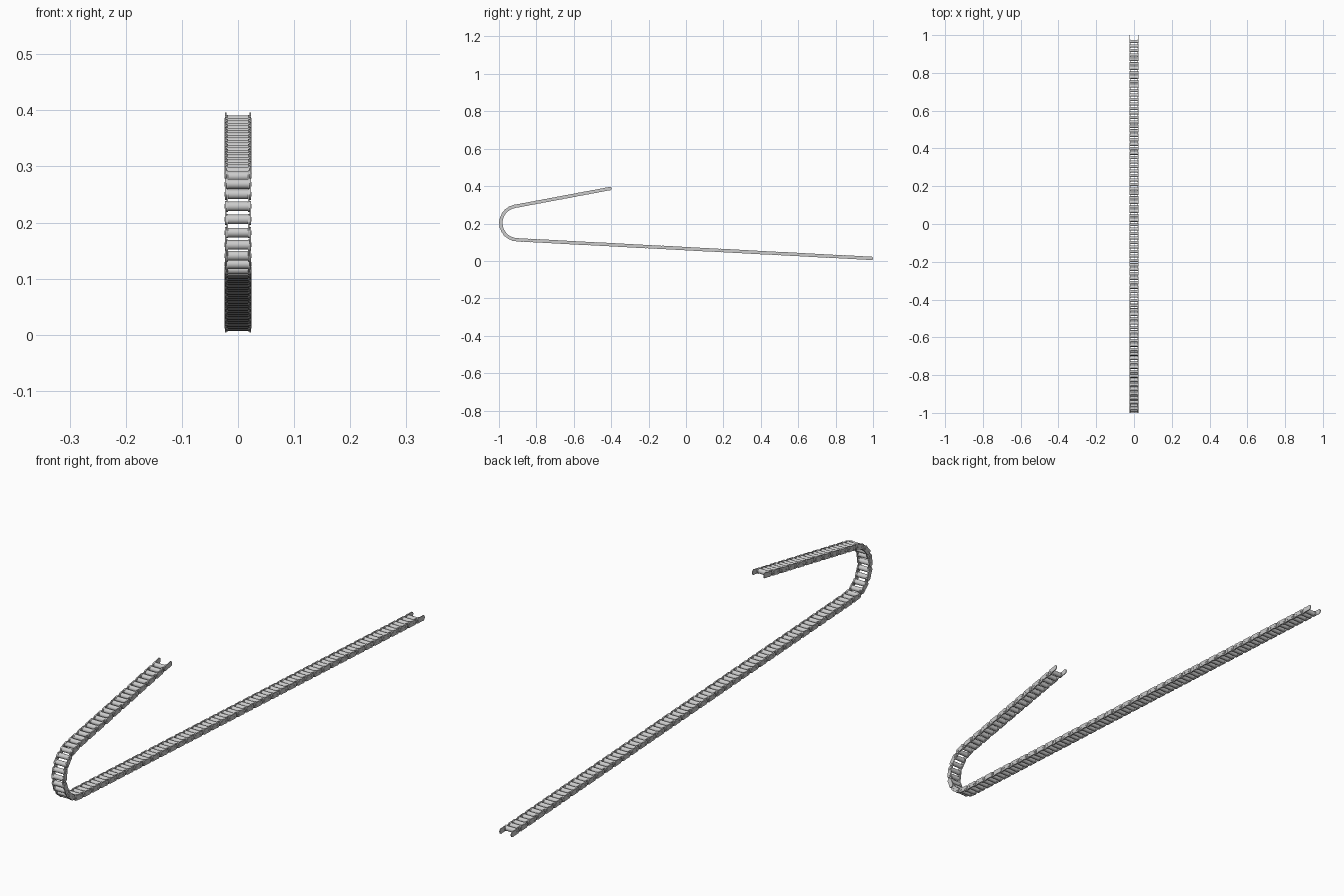
import bpy, bmesh, math
from mathutils import Vector, Matrix

if "Cube" in bpy.data.objects:
    bpy.data.objects.remove(bpy.data.objects["Cube"])

# Chain centreline: lower run, round bend, upper run (y, z)
R, CY, CZ = 0.090, -0.900, 0.203
A_LOW, A_UP = math.radians(3.0), math.radians(10.6)
low_t = Vector((CY - R * math.sin(A_LOW), CZ - R * math.cos(A_LOW)))
up_t = Vector((CY - R * math.sin(A_UP), CZ + R * math.cos(A_UP)))
PLATE_R, ROLLER_R = 0.010, 0.0085
L1 = (0.990 - low_t.x) / math.cos(A_LOW)
L2 = R * (math.pi - A_LOW - A_UP)
L3 = (-0.408 - up_t.x) / math.cos(A_UP)
TOTAL = L1 + L2 + L3
N = 113                                   # odd: both ends are open outer links


def point(s):
    if s < L1:
        return low_t + (L1 - s) * Vector((math.cos(A_LOW), -math.sin(A_LOW)))
    if s < L1 + L2:
        a = -math.pi / 2 - A_LOW - (s - L1) / R
        # start angle of the bend, measured from the lower tangent point
        a0 = math.atan2(low_t.y - CZ, low_t.x - CY)
        a = a0 - (s - L1) / R
        return Vector((CY + R * math.cos(a), CZ + R * math.sin(a)))
    return up_t + (s - L1 - L2) * Vector((math.cos(A_UP), math.sin(A_UP)))


joints = [point(TOTAL * i / N) for i in range(N + 1)]


def finish(name, bm):
    bmesh.ops.recalc_face_normals(bm, faces=bm.faces)
    me = bpy.data.meshes.new(name)
    bm.to_mesh(me)
    bm.free()
    ob = bpy.data.objects.new(name, me)
    bpy.context.collection.objects.link(ob)
    bpy.ops.object.select_all(action='DESELECT')
    bpy.context.view_layer.objects.active = ob
    ob.select_set(True)
    bpy.ops.object.shade_smooth_by_angle(angle=math.radians(35))


def plate(bm, a, b, x0, x1):
    """Waisted side plate with round ends joining joints a and b."""
    d = b - a
    ang, mid = math.atan2(d.y, d.x), (a + b) / 2
    h = d.length / 2
    prof = []
    for c, start in ((h, -70), (-h, 110)):
        for k in range(9):
            t = math.radians(start + 140 * k / 8)
            prof.append((c + PLATE_R * math.cos(t), PLATE_R * math.sin(t)))
        prof.append((0, 0.0085 if c > 0 else -0.0085))
    ca, sa = math.cos(ang), math.sin(ang)
    pts = [(mid.x + u * ca - v * sa, mid.y + u * sa + v * ca) for u, v in prof]
    rings = [[bm.verts.new((x, y, z)) for y, z in pts] for x in (x0, x1)]
    bm.faces.new(rings[0])
    bm.faces.new(rings[1][::-1])
    for i in range(len(pts)):
        j = (i + 1) % len(pts)
        bm.faces.new((rings[0][i], rings[0][j], rings[1][j], rings[1][i]))


def cylinder(bm, p, r, length, seg):
    m = Matrix.Translation((0, p.x, p.y)) @ Matrix.Rotation(math.pi / 2, 4, 'Y')
    bmesh.ops.create_cone(bm, cap_ends=True, segments=seg, radius1=r, radius2=r,
                          depth=length, matrix=m)


# Side plates, alternating outer and inner links
for name, first, x0, x1 in (("outer_plates", 0, 0.0208, 0.0236),
                            ("inner_plates", 1, 0.0178, 0.0206)):
    bm = bmesh.new()
    for i in range(first, N, 2):
        for s in (-1, 1):
            plate(bm, joints[i], joints[i + 1], s * x0, s * x1)
    finish(name, bm)

# Rollers between the plates, and the pins through them
for name, r, length, seg in (("rollers", ROLLER_R, 0.0356, 20), ("pins", 0.004, 0.049, 12)):
    bm = bmesh.new()
    for p in joints[1:-1]:
        cylinder(bm, p, r, length, seg)
    finish(name, bm)
